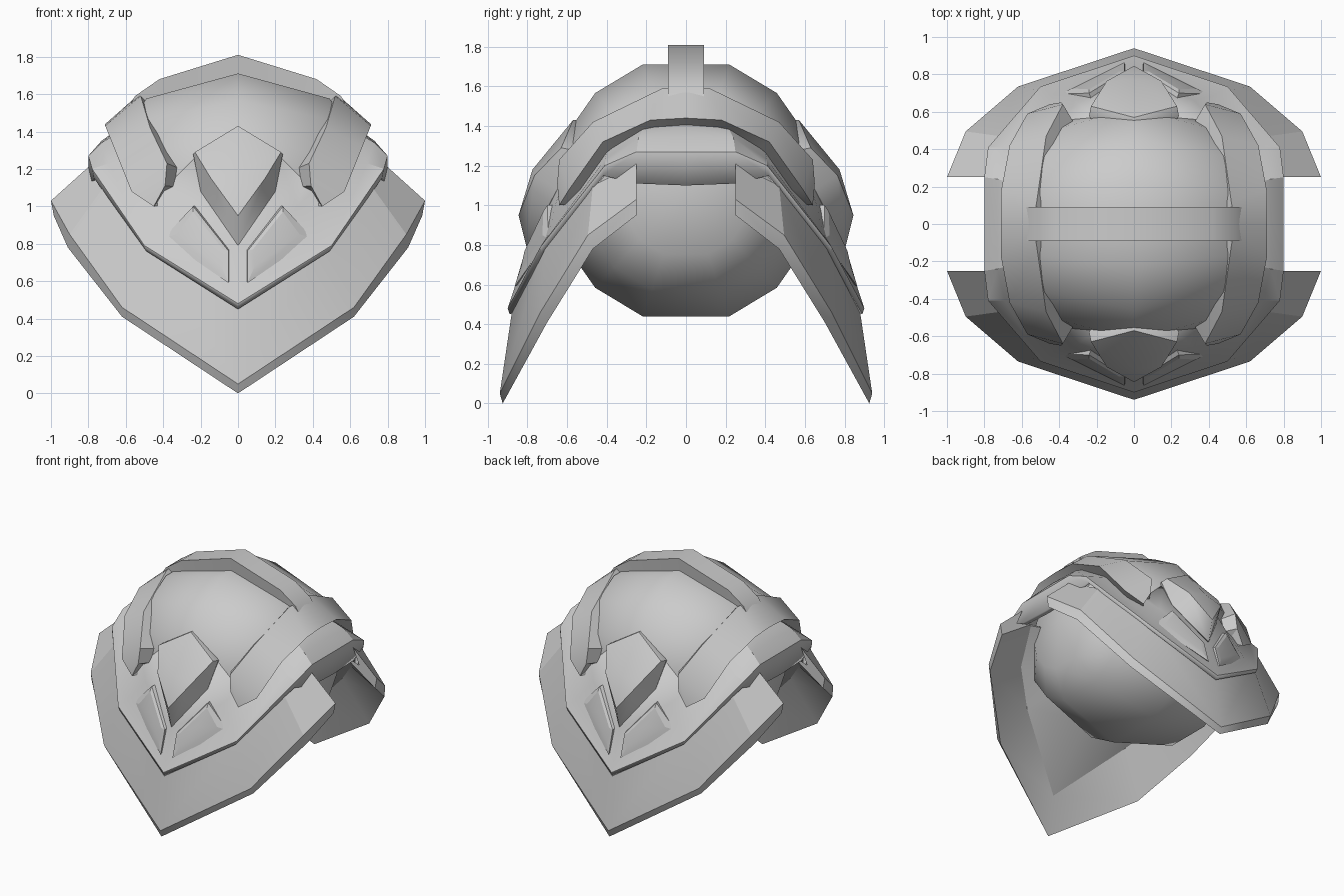
import bpy, bmesh, math
from mathutils import Vector

cube = bpy.data.objects.get("Cube")
if cube:
    bpy.data.objects.remove(cube)

metal = bpy.data.materials.new("plain_grey")
metal.use_nodes = True
GREY = (0.6, 0.6, 0.6, 1)
metal.diffuse_color = GREY
metal.node_tree.nodes["Principled BSDF"].inputs["Base Color"].default_value = GREY

CENTRE = Vector((0, 0, 1.07))


def sunk(row, factor):
    """Copy a row of points, pulled towards the core."""
    return [tuple(CENTRE + (Vector(p) - CENTRE) * factor) for p in row]


def sheet(name, rows, thickness=0, angle=30, mirror=True):
    """Skin rows of (x, depth, z) points, then mirror the quarter on x and y."""
    bm = bmesh.new()
    grid = [[bm.verts.new((x, -y, z)) for x, y, z in row] for row in rows]
    for a, b in zip(grid, grid[1:]):
        for i in range(len(a) - 1):
            bm.faces.new((a[i], a[i + 1], b[i + 1], b[i]))
    bmesh.ops.remove_doubles(bm, verts=bm.verts, dist=0.001)
    mesh = bpy.data.meshes.new(name)
    bm.to_mesh(mesh)
    bm.free()
    mesh.materials.append(metal)
    ob = bpy.data.objects.new(name, mesh)
    bpy.context.collection.objects.link(ob)
    if mirror:
        m = ob.modifiers.new("mirror", 'MIRROR')
        m.use_axis = (True, True, False)
        m.merge_threshold = 0.002
    if thickness:
        s = ob.modifiers.new("thickness", 'SOLIDIFY')
        s.thickness = thickness
        s.offset = -1
    bpy.ops.object.select_all(action='DESELECT')
    ob.select_set(True)
    bpy.context.view_layer.objects.active = ob
    bpy.ops.object.shade_smooth_by_angle(angle=math.radians(angle))


# Round core: a profile turned about the side-to-side axis
profile = [(-0.68, 0), (-0.62, 0.34), (-0.49, 0.53), (0, 0.672),
           (0.49, 0.53), (0.62, 0.34), (0.68, 0)]
quarter = [19, 43, 67, 90]
turn = quarter + [180 - a for a in quarter[-2::-1]]
turn += [a + 180 for a in turn] + [turn[0] + 360]
core_rows = [[(x, r * math.sin(math.radians(a)), 1.075 - r * math.cos(math.radians(a)))
              for x, r in profile] for a in turn]
sheet("core", core_rows, angle=45, mirror=False)

# Long pointed outer plates: inner ledge, inside face, bevelled edge, outside face
skirt = [
    [(0, 0.52, 0.74), (0.33, 0.44, 0.86), (0.48, 0.36, 1.00), (0.57, 0.25, 1.15)],
    [(0, 0.87, 0.30), (0.44, 0.63, 0.73), (0.62, 0.48, 0.93), (0.72, 0.25, 1.13)],
    [(0, 0.925, 0), (0.62, 0.70, 0.41), (0.91, 0.47, 0.78), (0.985, 0.25, 0.95)],
    [(0, 0.94, 0.05), (0.62, 0.735, 0.46), (0.90, 0.495, 0.85), (1.0, 0.25, 1.03)],
    [(0, 0.87, 0.52), (0.48, 0.71, 0.82), (0.72, 0.47, 1.10), (0.80, 0.25, 1.21)],
]
sheet("skirt_plates", [row + [(0.85, 0.25, 1.09)] for row in skirt], angle=22)

# Stepped shell wrapping the core
sheet("middle_shell", [
    [(0, 0.89, 0.45), (0.49, 0.73, 0.76), (0.77, 0.42, 1.15), (0.80, 0.25, 1.11), (0.80, 0, 1.10)],
    [(0, 0.90, 0.48), (0.50, 0.735, 0.79), (0.78, 0.41, 1.20), (0.80, 0.25, 1.27), (0.80, 0, 1.27)],
    [(0, 0.86, 0.60), (0.43, 0.69, 0.86), (0.69, 0.41, 1.23), (0.73, 0.24, 1.34), (0.73, 0, 1.35)],
    [(0, 0.80, 0.78), (0.32, 0.66, 1.00), (0.58, 0.40, 1.27), (0.66, 0.22, 1.38), (0.66, 0, 1.40)],
    [(0, 0.62, 1.28), (0.22, 0.58, 1.25), (0.42, 0.37, 1.38), (0.48, 0.18, 1.46), (0.48, 0, 1.48)],
], thickness=0.04, angle=25)

# Crest running over the top
arch = [(0, 1.81), (0.42, 1.68), (0.55, 1.59), (0.60, 1.51)]
crest_top = [(x, 0.09, z) for x, z in arch]
sheet("crest", [sunk(crest_top, 0.8), crest_top, [(x, 0, z) for x, z in arch]])

# Raised arms sweeping from the crest down to the front and back
outer = [(0.45, 0.64, 1.00), (0.57, 0.59, 1.08), (0.665, 0.42, 1.32), (0.71, 0.18, 1.43), (0.71, 0, 1.44)]
inner = [(0.39, 0.65, 1.11), (0.38, 0.64, 1.23), (0.47, 0.47, 1.42), (0.52, 0.12, 1.59), (0.54, 0, 1.59)]
arms = [sunk(outer, 0.86), outer, inner, sunk(inner, 0.84)]
tip = (0.40, 0.53, 1.06)
sheet("crest_arms", [[tip] + row for row in arms])

# Faceted boss at the middle of the front and back
boss_base = [(0, 0.805, 0.79), (0.20, 0.65, 1.08), (0.24, 0.58, 1.28), (0, 0.52, 1.43)]
boss_face = [(0, 0.845, 0.95), (0.145, 0.765, 1.15), (0.23, 0.63, 1.29), (0, 0.57, 1.43)]
sheet("faceted_boss", [
    sunk(boss_base, 0.9), boss_base, boss_face, [(0, 0.775, 1.18)] * 4,
], angle=28)

# Slanted panels on either side below the boss
panel = [(0.05, 0.865, 0.59), (0.40, 0.695, 0.83), (0.24, 0.70, 1.00), (0.05, 0.815, 0.76)]
face = [(0.09, 0.835, 0.68), (0.33, 0.725, 0.85), (0.24, 0.72, 0.97), (0.08, 0.815, 0.77)]
rows = [sunk(panel, 0.9), panel, face]
sheet("slanted_panels", [row + row[:1] for row in rows] + [[(0.2, 0.77, 0.83)] * 5], angle=15)
